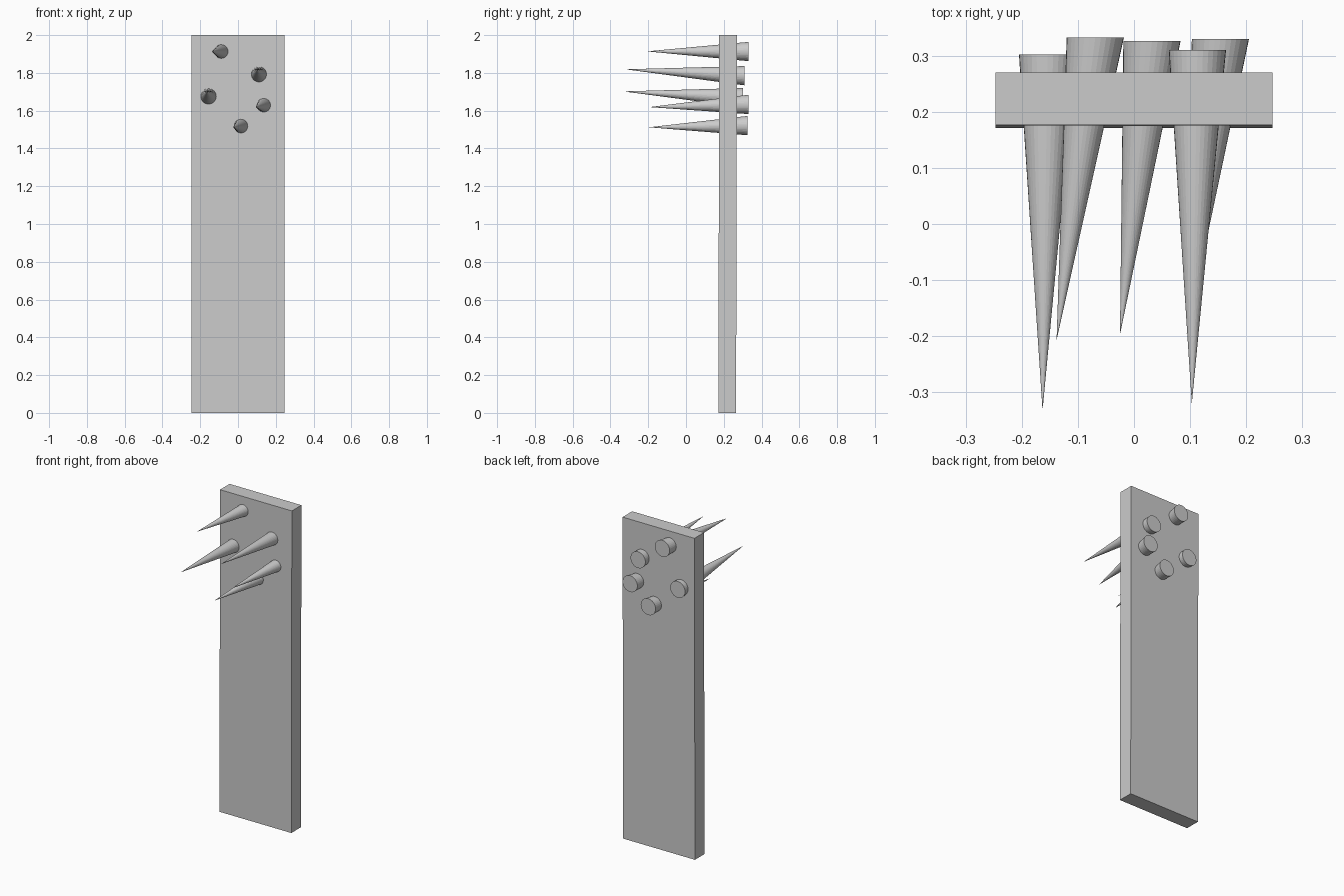
import bpy, bmesh, math
from mathutils import Vector

if "Cube" in bpy.data.objects:
    bpy.data.objects.remove(bpy.data.objects["Cube"])


def finish(bm, name):
    bmesh.ops.recalc_face_normals(bm, faces=bm.faces)
    mesh = bpy.data.meshes.new(name)
    bm.to_mesh(mesh)
    bm.free()
    obj = bpy.data.objects.new(name, mesh)
    bpy.context.collection.objects.link(obj)
    return obj


# Upright plank, leaning very slightly backwards towards the top
bm = bmesh.new()
bmesh.ops.create_cube(bm, size=1)
for v in bm.verts:
    top = v.co.z > 0
    lean = 0.223 if top else 0.218
    v.co = Vector((v.co.x * 0.494, lean + v.co.y * 0.094, 2.0 if top else 0.0))
finish(bm, "plank")


# Spike: upright round base behind the plank, tapering to an off-axis tip
def spike(name, base, tip, radius=0.051, sides=32):
    bm = bmesh.new()
    ring = []
    for i in range(sides):
        a = 2 * math.pi * i / sides
        offset = Vector((math.cos(a), 0, math.sin(a))) * radius
        ring.append(bm.verts.new(Vector(base) + offset))
    point = bm.verts.new(tip)
    bm.faces.new(ring)
    for i in range(sides):
        bm.faces.new((ring[i], ring[(i + 1) % sides], point))
    return finish(bm, name)


# Five spikes driven through the top of the plank: (base, tip)
spikes = [
    ((-0.069, 0.332, 1.913), (-0.138, -0.207, 1.914)),
    ((0.113, 0.310, 1.785), (0.103, -0.320, 1.819)),
    ((-0.154, 0.302, 1.669), (-0.163, -0.332, 1.702)),
    ((0.154, 0.330, 1.633), (0.094, -0.195, 1.619)),
    ((0.032, 0.326, 1.521), (-0.025, -0.197, 1.512)),
]
for n, (base, tip) in enumerate(spikes, 1):
    spike(f"spike_{n}", base, tip)
